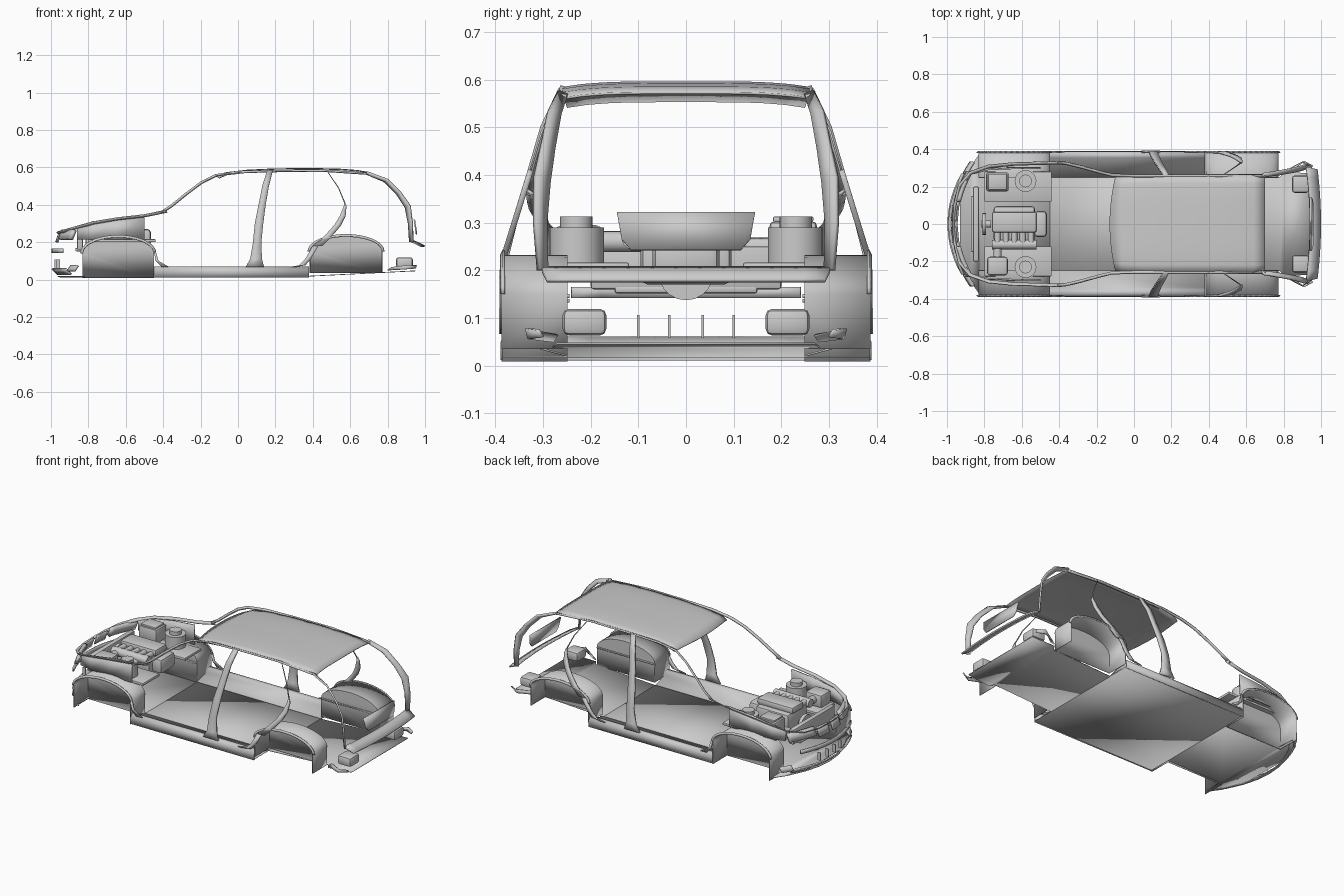
import bpy, bmesh, math
from mathutils import Matrix, Vector

if "Cube" in bpy.data.objects:
    bpy.data.objects.remove(bpy.data.objects["Cube"])

parts = []


def add(name, bm, thick=0.0, mirror=False):
    bmesh.ops.recalc_face_normals(bm, faces=bm.faces)
    me = bpy.data.meshes.new(name)
    bm.to_mesh(me)
    bm.free()
    ob = bpy.data.objects.new(name, me)
    bpy.context.collection.objects.link(ob)
    if thick:
        mod = ob.modifiers.new("thickness", "SOLIDIFY")
        mod.thickness, mod.offset = thick, 0
    if mirror:
        mod = ob.modifiers.new("mirror", "MIRROR")
        mod.use_axis = (False, True, False)
        mod.use_clip = False
    parts.append(ob)
    return ob


def loft(name, rows, thick=0.006, mirror=True):
    """Skin a series of point rows of equal length."""
    bm = bmesh.new()
    vs = [[bm.verts.new(p) for p in row] for row in rows]
    for a, b in zip(vs, vs[1:]):
        for i in range(len(a) - 1):
            bm.faces.new((a[i], a[i + 1], b[i + 1], b[i]))
    return add(name, bm, thick, mirror)


def ribbon(name, edge_a, edge_b, thick=0.006, mirror=True):
    return loft(name, list(zip(edge_a, edge_b)), thick, mirror)


def box(name, centre, size, bevel=0.008, mirror=False):
    bm = bmesh.new()
    bmesh.ops.create_cube(bm, size=1)
    bmesh.ops.scale(bm, vec=size, verts=bm.verts)
    bmesh.ops.translate(bm, vec=centre, verts=bm.verts)
    if bevel:
        bmesh.ops.bevel(bm, geom=bm.edges[:], offset=bevel, segments=2,
                        affect="EDGES", profile=0.5)
    return add(name, bm, mirror=mirror)


def cyl(name, centre, radius, depth, axis="Z", mirror=False):
    turn = {"Z": Matrix(), "X": Matrix.Rotation(math.pi / 2, 4, "Y"),
            "Y": Matrix.Rotation(math.pi / 2, 4, "X")}[axis]
    bm = bmesh.new()
    bmesh.ops.create_cone(bm, cap_ends=True, segments=20, radius1=radius,
                          radius2=radius, depth=depth,
                          matrix=Matrix.Translation(Vector(centre)) @ turn)
    return add(name, bm, mirror=mirror)


# Body side: half width at a given height
SIDE = [(0, .387), (.22, .385), (.30, .36), (.38, .335), (.50, .30), (.58, .262)]


def side(z):
    for (za, ya), (zb, yb) in zip(SIDE, SIDE[1:]):
        if z <= zb:
            return ya + (yb - ya) * (z - za) / (zb - za)
    return SIDE[-1][1]


def pillar(name, levels, thick=0.012):
    """Levels are (front x, rear x, height) laid on the body side."""
    ribbon(name, [(a, side(z), z) for a, b, z in levels],
           [(b, side(z), z) for a, b, z in levels], thick)


# Floor pan with wheel notches, rising towards the tail
half = [(-.93, .16), (-.88, .30), (-.83, .37), (-.82, .25), (-.45, .25), (-.45, .385),
        (.38, .385), (.38, .25), (.78, .25), (.80, .28), (.95, .27)]
bm = bmesh.new()
def floor_z(x):
    return .018 + max(0, x - .38) * .05
for (xa, ya), (xb, yb) in zip(half, half[1:]):
    if xb - xa > .001:
        bm.faces.new([bm.verts.new((x, y, floor_z(x))) for x, y in
                      ((xa, -ya), (xb, -yb), (xb, yb), (xa, ya))])
bmesh.ops.remove_doubles(bm, verts=bm.verts, dist=.0005)
add("floor_pan", bm, .004)

# Sills with sloping inner floor
section = [(.25, .021), (.34, .045), (.355, .065), (.375, .068), (.387, .05), (.387, .012)]
loft("sill", [[(x, y, z) for y, z in section] for x in (-.45, .38)], .004)

# Wheel tubs, arch lips
def wheel_tub(name, x0, x1, base, spring, top):
    mid, r, n = (x0 + x1) / 2, (x1 - x0) / 2, 20
    def arch(grow):
        pts = [(mid - (r + grow) * math.cos(math.pi * i / n),
                spring + (top - spring + grow) * math.sin(math.pi * i / n)) for i in range(n + 1)]
        return [(x0 - grow, base)] + pts + [(x1 + grow, base)]
    path = arch(0)
    bm = bmesh.new()
    inner = [bm.verts.new((x, .25, z)) for x, z in path]
    outer = [bm.verts.new((x, .387, z)) for x, z in path]
    bm.faces.new(inner)
    for i in range(len(path) - 1):
        bm.faces.new((inner[i], inner[i + 1], outer[i + 1], outer[i]))
    add(name + "_wheel_tub", bm, .004, True)
    curve, wide = path[1:-1], arch(.012)[1:-1]
    ribbon(name + "_arch_lip", [(x, .388, z) for x, z in curve],
           [(x, .382, z) for x, z in wide], .006)
    ribbon(name + "_tub_seam", [(x0, .247, spring), (x1, .247, spring)],
           [(x0, .247, spring - .008), (x1, .247, spring - .008)], .004)


wheel_tub("front", -.83, -.45, .008, .14, .225)
wheel_tub("rear", .385, .77, .035, .15, .23)

# Roof skin
roof = [(-.13, .555), (-.06, .572), (.05, .585), (.2, .592), (.4, .594),
        (.55, .59), (.64, .583), (.70, .572)]
rows = []
for i, (x, z) in enumerate(roof):
    row = []
    for k in range(-6, 7):
        t = k / 6
        bow = .03 * t * t if i == 0 else 0
        row.append((x + bow, t * (.25 + .012 * min(i, 2)/2), z - .012 * t ** 4))
    rows.append(row)
loft("roof", rows, .005, False)

# Windscreen pillars and roof rails
rail = [(-.41, .335, .362), (-.36, .33, .395), (-.28, .31, .46), (-.20, .288, .52),
        (-.12, .268, .56), (0, .265, .577), (.2, .265, .582), (.45, .265, .584), (.70, .265, .567)]
ribbon("roof_rail", rail, [(x + .008, y - .014, z - .004) for x, y, z in rail], .009)

# Centre pillars
pillar("centre_pillar", [(.04, .14, .066), (.065, .128, .11), (.08, .125, .2),
                         (.09, .135, .3), (.11, .148, .4), (.13, .165, .5), (.155, .185, .58)])

# Rear door frames and quarter corners
pillar("rear_quarter_corner", [(.40, .45, .18), (.46, .50, .23), (.515, .55, .29),
                               (.545, .575, .34), (.565, .58, .39), (.568, .574, .41)])
pillar("rear_window_edge", [(.568, .574, .41), (.535, .54, .49), (.475, .479, .58)], .004)
pillar("rear_door_edge", [(.27, .30, .066), (.325, .36, .076), (.36, .39, .11), (.40, .43, .18)], .008)
pillar("front_door_edge", [(-.45, -.44, .15), (-.44, -.425, .10), (-.41, -.37, .068)], .008)

# Tailgate opening
ribbon("rear_pillar",
       [(.69, .27, .575), (.80, .288, .535), (.87, .302, .465), (.92, .317, .395), (.932, .318, .3), (.935, .31, .2)],
       [(.68, .25, .567), (.78, .264, .525), (.85, .277, .455), (.895, .287, .385), (.912, .294, .3), (.918, .292, .2)],
       .01)
loft("tail_ledge", [[(.92 + .02 * (1 - t * t), t * .30, .205), (.94 + .02 * (1 - t * t), t * .302, .198),
                     (.98 + .018 * (1 - t * t), t * .292, .178)]
                    for t in [k / 6 for k in range(-6, 7)]], .008, False)
bm = bmesh.new()
plate = [(-.145, .322), (-.135, .265), (-.115, .242), (.115, .242), (.135, .265), (.145, .322)]
bm.faces.new([bm.verts.new((.955 - (z - .24) * .15, y, z)) for y, z in plate])
add("tailgate_plate", bm, .008)

# Tail boxes and brackets above the floor
box("tail_box", (.89, .213, .091), (.09, .092, .056), .014, True)
ribbon("tail_bracket", [(.80, .28, .05), (.90, .33, .055), (.95, .30, .06)],
       [(.82, .27, .065), (.91, .335, .078), (.955, .31, .075)], .006)

# Bonnet rails and inner wings
hood = [(-.39, .335, .37), (-.5, .332, .347), (-.65, .328, .33), (-.78, .315, .308),
        (-.88, .28, .28), (-.94, .21, .263), (-.965, .10, .255), (-.97, 0, .254)]
ribbon("bonnet_rail", hood, [(x + .012, y - .014 * (y > 0), z - .01) for x, y, z in hood], .006)
wing = [(-.5, .297, .335), (-.65, .297, .322), (-.78, .292, .30), (-.86, .27, .275)]
ribbon("inner_wing", wing, [(x, y + .004, .215) for x, y, z in wing], .008)


# Nose strips that follow the curved plan
def nose(name, y0, y1, z0, z1, back=0.0, lean=0.0, thick=.008, mirror=True):
    ys = [y0 + (y1 - y0) * k / 8 for k in range(9)]
    ribbon(name, [(-.994 + back + 1.0 * y * y, y, z0) for y in ys],
           [(-.994 + back + lean + 1.0 * y * y, y, z1) for y in ys], thick, mirror)


nose("bumper_lower", -.27, .27, .058, .028, 0, .03, mirror=False)
nose("bumper_lip", -.36, .36, .016, .012, .03, .02, .004, False)
nose("bumper_upper", -.24, .24, .142, .165, 0, 0, mirror=False)
nose("headlamp", .12, .28, .215, .265, .025, .02, .02)
nose("grille_surround", .015, .10, .2, .255, .02, .02, .008)
nose("bumper_corner", .27, .33, .045, .075, .01, .02, .012)
for y in (.035, .10):
    box("grille_slat", (-.972 + y * y, y, .082), (.02, .005, .048), 0, True)

# Engine and its bay
box("engine_block", (-.64, 0, .22), (.22, .19, .10), .015)
box("cylinder_cover", (-.64, .01, .285), (.24, .11, .04), .012)
for k in range(5):
    cyl("intake_runner", (-.73 + k * .045, -.075, .275), .016, .09, "Y")
cyl("intake_plenum", (-.64, -.11, .268), .025, .24, "X")
box("gearbox", (-.50, 0, .225), (.07, .14, .09), .02)
cyl("fan", (-.80, 0, .195), .058, .02, "X")
cyl("fan_hub", (-.79, 0, .195), .02, .05, "X")
box("radiator", (-.845, 0, .205), (.03, .40, .09), .006)
cyl("strut_tower", (-.58, .23, .25), .058, .08, mirror=True)
cyl("strut_cap", (-.58, .23, .30), .034, .025, mirror=True)
box("battery", (-.73, .225, .26), (.12, .10, .085), .01)
box("battery_lid", (-.73, .225, .307), (.10, .085, .012), .004)
box("air_filter", (-.73, -.225, .255), (.11, .10, .08), .015)
cyl("air_hose", (-.73, -.14, .26), .022, .09, "Y")
box("bay_crossmember", (-.62, .2, .208), (.36, .16, .016), .004, True)
box("lower_crossmember", (-.85, 0, .16), (.04, .30, .018), .006)

# Shading
bpy.ops.object.select_all(action="DESELECT")
for ob in parts:
    ob.select_set(True)
bpy.context.view_layer.objects.active = parts[0]
bpy.ops.object.shade_smooth_by_angle(angle=math.radians(30))
